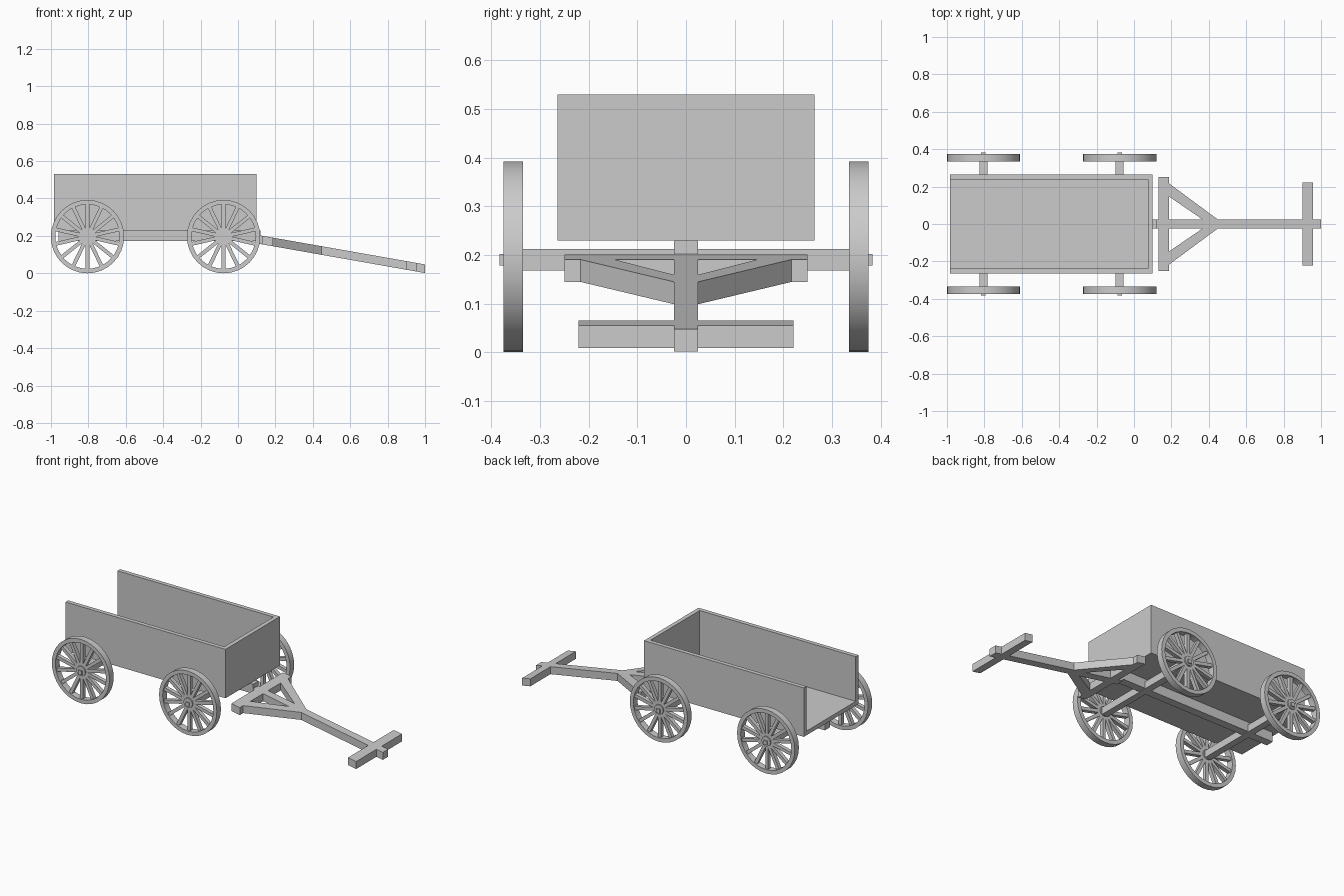
import bpy, bmesh, math
from mathutils import Matrix, Vector

if "Cube" in bpy.data.objects:
    bpy.data.objects.remove(bpy.data.objects["Cube"])

grey = bpy.data.materials.new("plain grey")
grey.diffuse_color = (0.6, 0.6, 0.6, 1)
grey.use_nodes = True
grey.node_tree.nodes["Principled BSDF"].inputs["Base Color"].default_value = grey.diffuse_color


def finish(name, bm):
    bmesh.ops.recalc_face_normals(bm, faces=bm.faces)
    me = bpy.data.meshes.new(name)
    bm.to_mesh(me)
    bm.free()
    me.materials.append(grey)
    ob = bpy.data.objects.new(name, me)
    bpy.context.collection.objects.link(ob)
    return ob


def add_box(bm, lo, hi, turn=Matrix()):
    lo, hi = Vector(lo), Vector(hi)
    m = turn @ Matrix.Translation((lo + hi) / 2) @ Matrix.Diagonal((*(hi - lo), 1))
    bmesh.ops.create_cube(bm, size=1, matrix=m)


def box(name, lo, hi):
    bm = bmesh.new()
    add_box(bm, lo, hi)
    return finish(name, bm)


def sloped(name, outline):
    """Plan outline turned into a bar that follows the falling drawbar."""
    bm = bmesh.new()
    rings = []
    for drop in (0, 0.046):
        rings.append([bm.verts.new((x, y, 0.2005 - 0.176 * (x - 0.13) - drop))
                      for x, y in outline])
    bm.faces.new(rings[0])
    bm.faces.new(rings[1])
    n = len(outline)
    for i in range(n):
        j = (i + 1) % n
        bm.faces.new((rings[0][i], rings[0][j], rings[1][j], rings[1][i]))
    return finish(name, bm)


def rect(x0, x1, w):
    return [(x0, -w), (x1, -w), (x1, w), (x0, w)]


# Open-backed cargo box
X0, X1, W, T, Z0, Z1 = -0.985, 0.10, 0.264, 0.026, 0.23, 0.53
bm = bmesh.new()
plan = [(X0, -W), (X1, -W), (X1, W), (X0, W),
        (X0, W - T), (X1 - T, W - T), (X1 - T, T - W), (X0, T - W)]
face = bm.faces.new([bm.verts.new((x, y, Z0)) for x, y in plan])
ext = bmesh.ops.extrude_face_region(bm, geom=[face], use_keep_orig=True)
bmesh.ops.translate(bm, vec=(0, 0, Z1 - Z0),
                    verts=[v for v in ext["geom"] if isinstance(v, bmesh.types.BMVert)])
finish("box_walls", bm)
box("box_floor", (X0, T - W, Z0), (X1 - T, W - T, Z0 + T))

# Underside beam
box("centre_beam", (-0.96, -0.025, 0.172), (0.12, 0.025, 0.23))

# Drawbar with crossbar, braces and handle
sloped("drawbar", rect(0.10, 1.0, 0.025))
sloped("crossbar", rect(0.13, 0.187, 0.25))
sloped("handle", rect(0.902, 0.957, 0.221))
for s, side in ((-1, "near"), (1, "far")):
    sloped(side + "_brace", [(0.187, 0.217 * s), (0.447, 0.025 * s),
                             (0.365, 0.025 * s), (0.187, 0.147 * s)])


def wheel(name, x, y):
    centre = Matrix.Translation((x, y, 0.196))
    bm = bmesh.new()
    # Rim: rectangular section swept around the axle
    n, half, outer, inner = 32, 0.02, 0.196, 0.172
    rings = []
    for i in range(n):
        a = 2 * math.pi * i / n
        rings.append([bm.verts.new(centre @ Vector((r * math.cos(a), d, r * math.sin(a))))
                      for r, d in ((outer, -half), (outer, half), (inner, half), (inner, -half))])
    for i in range(n):
        a, b = rings[i], rings[(i + 1) % n]
        for k in range(4):
            m = (k + 1) % 4
            bm.faces.new((a[k], a[m], b[m], b[k]))
    # Hub
    bmesh.ops.create_cone(bm, cap_ends=True, segments=16, radius1=0.03, radius2=0.03, depth=0.04,
                          matrix=centre @ Matrix.Rotation(math.pi / 2, 4, 'X'))
    # Spokes
    count = 14
    for i in range(count):
        turn = centre @ Matrix.Rotation(2 * math.pi * (i + 0.5) / count, 4, 'Y')
        add_box(bm, (0.02, -0.012, -0.010), (0.178, 0.012, 0.010), turn)
    ob = finish(name, bm)
    bpy.ops.object.select_all(action='DESELECT')
    ob.select_set(True)
    bpy.context.view_layer.objects.active = ob
    bpy.ops.object.shade_smooth_by_angle(angle=math.radians(30))


# Axles and wheels
for x, end in ((-0.805, "rear"), (-0.077, "front")):
    box(end + "_axle", (x - 0.021, -0.337, 0.168), (x + 0.021, 0.337, 0.212))
    box(end + "_axle_pin", (x - 0.012, -0.383, 0.178), (x + 0.012, 0.383, 0.202))
    for s, side in ((-1, "near"), (1, "far")):
        wheel(f"{end}_{side}_wheel", x, 0.355 * s)
